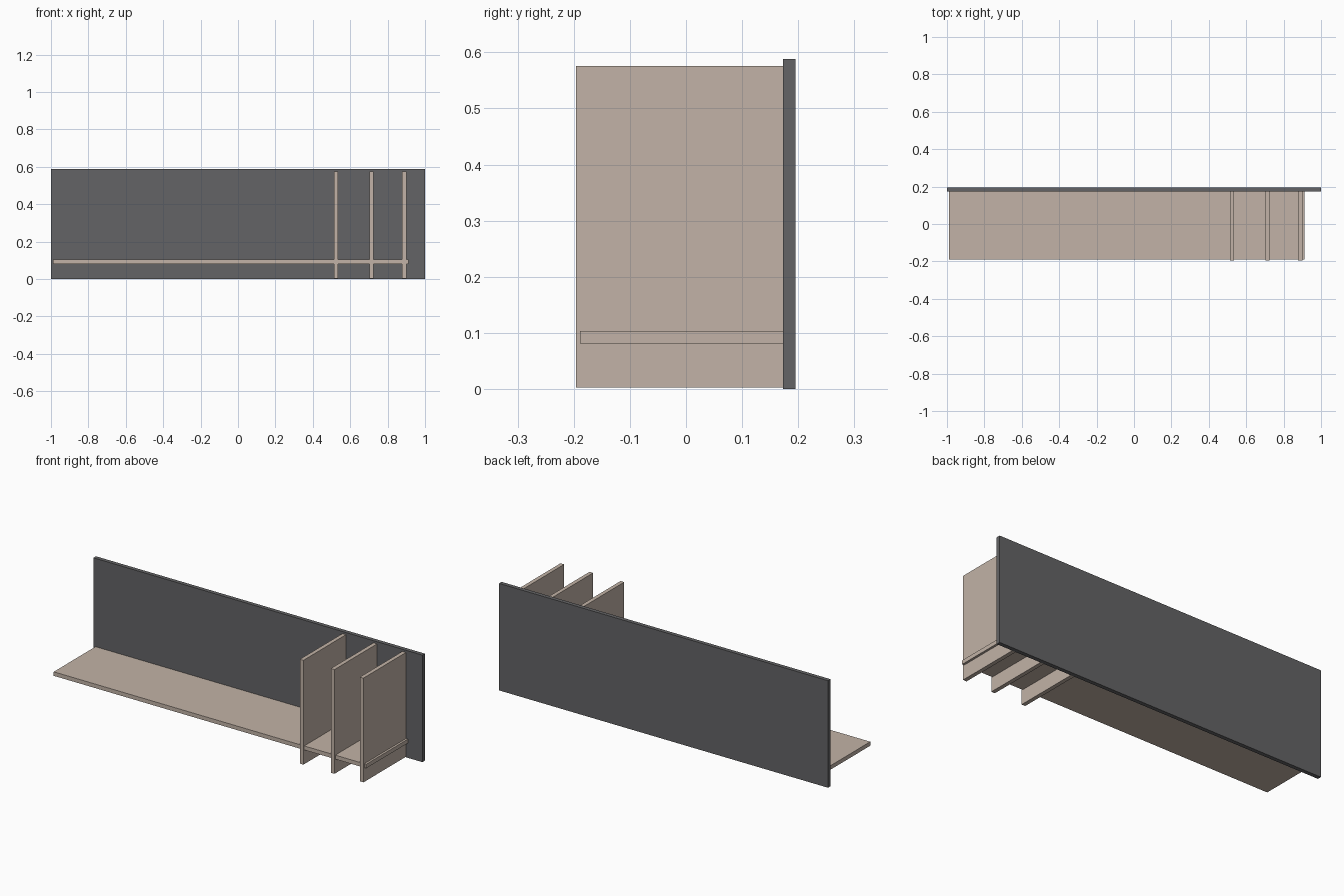
import bpy

if "Cube" in bpy.data.objects:
    bpy.data.objects.remove(bpy.data.objects["Cube"])


def material(name, rgb):
    m = bpy.data.materials.new(name)
    m.diffuse_color = (*rgb, 1)
    m.use_nodes = True
    m.node_tree.nodes["Principled BSDF"].inputs["Base Color"].default_value = m.diffuse_color
    return m


def board(name, x, y, z, mat):
    """Flat board spanning the given (min, max) ranges."""
    bpy.ops.mesh.primitive_cube_add(size=1, location=[(a + b) / 2 for a, b in (x, y, z)])
    ob = bpy.context.object
    ob.name = name
    ob.scale = [b - a for a, b in (x, y, z)]
    bpy.ops.object.transform_apply(location=False, rotation=False, scale=True)
    ob.data.materials.append(mat)
    return ob


dark = material("dark grey", (0.127, 0.127, 0.132))
tan = material("pale wood", (0.54, 0.45, 0.385))

# Upright back panel
board("back_panel", (-1, 1), (0.173, 0.195), (0, 0.588), dark)

# Long shelf running through the dividers
board("shelf", (-0.988, 0.912), (-0.189, 0.173), (0.081, 0.103), tan)

# Three upright dividers at the right end
for i, x in enumerate((0.524, 0.713, 0.889)):
    board(f"divider_{i + 1}", (x - 0.011, x + 0.011), (-0.196, 0.173), (0.003, 0.576), tan)
